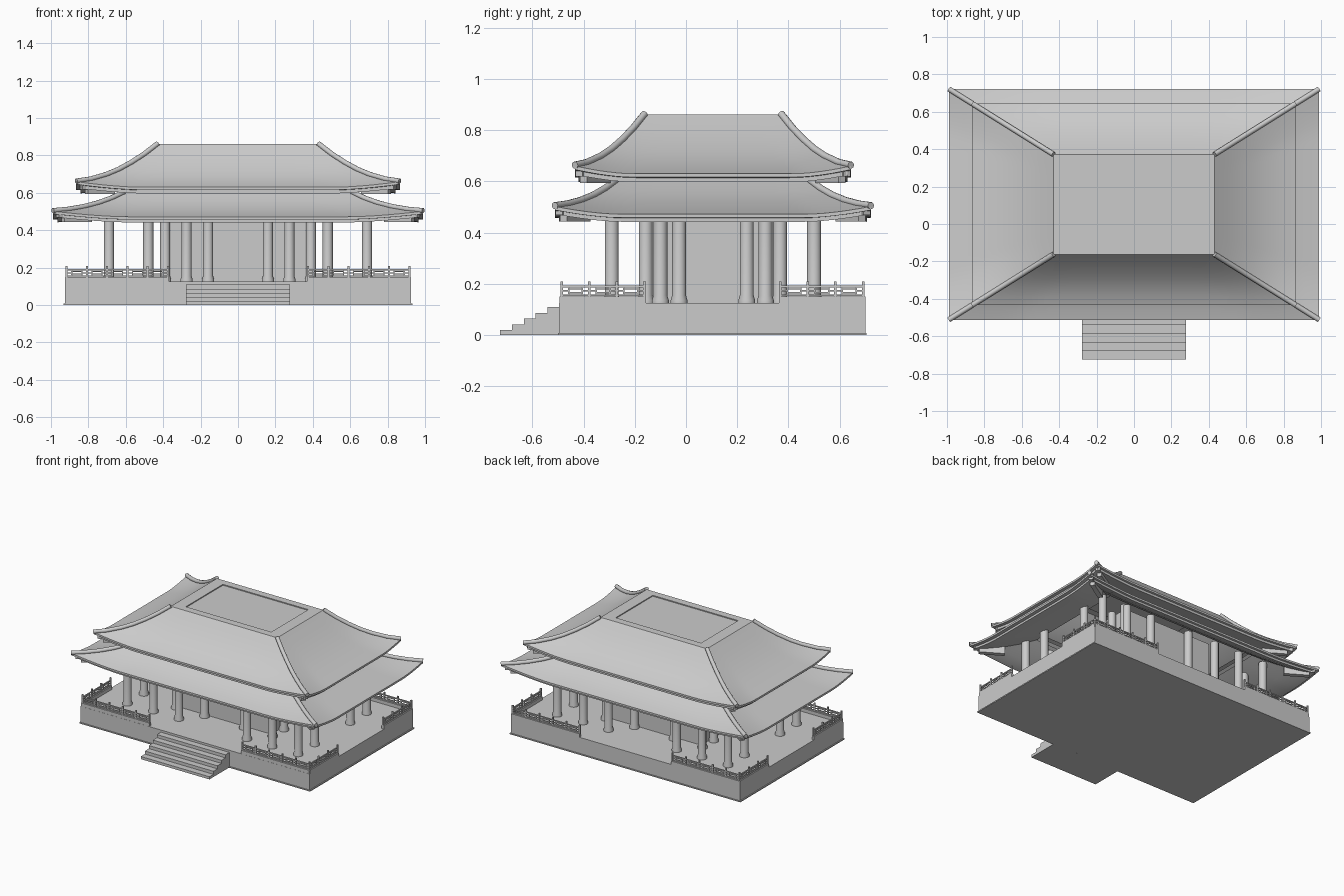
import bpy, bmesh, math
from mathutils import Vector, Matrix

if "Cube" in bpy.data.objects:
    bpy.data.objects.remove(bpy.data.objects["Cube"])

CY = 0.105   # y of the hall's middle


def finish(name, bm, smooth=False):
    bmesh.ops.recalc_face_normals(bm, faces=bm.faces)
    me = bpy.data.meshes.new(name)
    bm.to_mesh(me)
    bm.free()
    ob = bpy.data.objects.new(name, me)
    bpy.context.collection.objects.link(ob)
    if smooth:
        bpy.ops.object.select_all(action='DESELECT')
        ob.select_set(True)
        bpy.context.view_layer.objects.active = ob
        bpy.ops.object.shade_smooth_by_angle(angle=math.radians(30))
    return ob


def add_box(bm, x0, x1, y0, y1, z0, z1):
    m = Matrix.Translation(((x0 + x1) / 2, (y0 + y1) / 2, (z0 + z1) / 2))
    m = m @ Matrix.Diagonal((abs(x1 - x0), abs(y1 - y0), abs(z1 - z0), 1))
    bmesh.ops.create_cube(bm, size=1, matrix=m)


def box(name, *dims):
    bm = bmesh.new()
    add_box(bm, *dims)
    return finish(name, bm)


# Platform, foot trim and front stairs
box("platform", -0.925, 0.925, -0.495, 0.70, 0, 0.125)
box("platform_trim", -0.932, 0.932, -0.50, 0.705, 0, 0.008)
bm = bmesh.new()
for i in range(5):
    add_box(bm, -0.277, 0.277, -0.725 + 0.046 * i, -0.49, 0 if i == 0 else 0.0225 * i - 0.004,
            0.0225 * (i + 1) - 0.003)
finish("front_stairs", bm)
box("stair_core", -0.276, 0.276, -0.54, -0.49, 0, 0.09)

# Inner hall
box("hall_walls", -0.36, 0.36, -0.13, 0.34, 0.12, 0.63)


# Columns with flared feet
def column(name, x, y, top):
    bm = bmesh.new()
    prof = [(0.033, 0.122), (0.033, 0.135), (0.027, 0.155), (0.027, top)]
    n = 24
    rings = [[bm.verts.new((x + r * math.cos(k * math.tau / n), y + r * math.sin(k * math.tau / n), z))
              for k in range(n)] for r, z in prof]
    for a, b in zip(rings, rings[1:]):
        for k in range(n):
            bm.faces.new((a[k], a[(k + 1) % n], b[(k + 1) % n], b[k]))
    bm.faces.new(rings[0])
    bm.faces.new(rings[-1])
    finish(name, bm, True)


outer = [(0.69, 0.395), (0.48, 0.395), (0.275, 0.395), (0.69, 0.205)]
inner = [(0.39, 0.262), (0.16, 0.262), (0.39, 0.132)]
for label, spots, top in (("outer_column", outer, 0.535), ("inner_column", inner, 0.63)):
    for x, dy in spots:
        for sx in (-1, 1):
            for sy in (-1, 1):
                column(label, sx * x, CY + sy * dy, top)


# Railings: a low plinth, posts, rails and broken lattice
def railing(name, start, end, bays):
    a, b = Vector(start), Vector(end)
    d = b - a
    along_x = abs(d.x) > abs(d.y)

    def piece(bm, t0, t1, half, z0, z1, ext=0.0):
        p, q = a + d * t0, a + d * t1
        if along_x:
            add_box(bm, min(p.x, q.x) - ext, max(p.x, q.x) + ext, p.y - half, p.y + half, z0, z1)
        else:
            add_box(bm, p.x - half, p.x + half, min(p.y, q.y) - ext, max(p.y, q.y) + ext, z0, z1)

    bm = bmesh.new()
    piece(bm, 0, 1, 0.009, 0.12, 0.15, 0.005)
    piece(bm, 0, 1, 0.004, 0.186, 0.193)
    piece(bm, 0, 1, 0.004, 0.153, 0.159)
    for i in range(bays + 1):
        piece(bm, i / bays, i / bays, 0.005, 0.125, 0.21, 0.005)
    for i in range(bays):
        f = lambda u: (i + u) / bays
        for u0, u1 in ((0, 0.25), (0.75, 1)):
            piece(bm, f(u0), f(u1), 0.003, 0.170, 0.175)
        piece(bm, f(0.25), f(0.75), 0.003, 0.177, 0.182)
        piece(bm, f(0.25), f(0.75), 0.003, 0.163, 0.168)
        for u in (0.25, 0.75):
            piece(bm, f(u), f(u), 0.003, 0.157, 0.188, 0.003)
    finish(name, bm)


for sx in (-1, 1):
    for sy in (-1, 1):
        edge_y = CY - 0.002 + sy * 0.588
        railing("long_side_railing", (sx * 0.916, edge_y), (sx * 0.375, edge_y), 5)
        railing("short_side_railing", (sx * 0.916, edge_y), (sx * 0.916, CY - 0.002 + sy * 0.265), 3)


# Roofs: rectangular rings lofted along a profile, with lifted corners
def half_sizes(s):
    return 0.43 + s, 0.267 + 0.625 * s


def lift(p, s, smax, amount):
    return amount * max(0, (abs(p) - 0.6) / 0.4) ** 1.6 * max(0, s / smax) ** 2


def roof(name, prof, smax, amount, cap):
    n = 28
    bm = bmesh.new()
    rings = []
    for s, z in prof:
        hx, hy = half_sizes(s)
        ring = []
        for side in range(4):
            for k in range(n):
                p = -1 + 2 * k / n
                x, y = ((p, -1), (1, p), (-p, 1), (-1, -p))[side]
                ring.append(bm.verts.new((x * hx, CY + y * hy, z + lift(p, s, smax, amount))))
        rings.append(ring)
    m = 4 * n
    for a, b in zip(rings, rings[1:]):
        for k in range(m):
            bm.faces.new((a[k], a[(k + 1) % m], b[(k + 1) % m], b[k]))
    if cap:
        bm.faces.new(rings[0])
    finish(name, bm, True)


# Hip ridges as round tubes
def hips(name, line, smax, amount):
    for sx in (-1, 1):
        for sy in (-1, 1):
            cu = bpy.data.curves.new(name, 'CURVE')
            cu.dimensions = '3D'
            cu.bevel_depth = 0.014
            cu.bevel_resolution = 3
            cu.use_fill_caps = True
            sp = cu.splines.new('POLY')
            sp.points.add(len(line) - 1)
            for pt, (s, z) in zip(sp.points, line):
                hx, hy = half_sizes(s)
                pt.co = (sx * hx, CY + sy * hy, z + lift(1, s, smax, amount) + 0.003, 1)
            ob = bpy.data.objects.new(name, cu)
            bpy.context.collection.objects.link(ob)
            bpy.ops.object.select_all(action='DESELECT')
            ob.select_set(True)
            bpy.context.view_layer.objects.active = ob
            bpy.ops.object.convert(target='MESH')
            bpy.ops.object.shade_smooth_by_angle(angle=math.radians(40))


# Stepped beams under the roof corners
def corner_beams(name, smax, z):
    for sx in (-1, 1):
        for sy in (-1, 1):
            bm = bmesh.new()
            for s0, s1, z0, z1 in ((smax - 0.2, smax - 0.055, z - 0.022, z + 0.008),
                                   (smax - 0.2, smax - 0.025, z + 0.004, z + 0.03)):
                hx0, hy0 = half_sizes(s0)
                hx1, hy1 = half_sizes(s1)
                a, b = Vector((sx * hx0, CY + sy * hy0)), Vector((sx * hx1, CY + sy * hy1))
                d, c = b - a, (a + b) / 2
                mat = (Matrix.Translation((c.x, c.y, (z0 + z1) / 2))
                       @ Matrix.Rotation(math.atan2(d.y, d.x), 4, 'Z')
                       @ Matrix.Diagonal((d.length, 0.032, z1 - z0, 1)))
                bmesh.ops.create_cube(bm, size=1, matrix=mat)
            finish(name, bm)


upper = [(0, 0.86), (0.07, 0.805), (0.14, 0.757), (0.21, 0.715), (0.275, 0.683), (0.36, 0.65), (0.435, 0.63)]
lower = [(0.18, 0.598), (0.25, 0.562), (0.32, 0.533), (0.40, 0.507), (0.48, 0.487), (0.56, 0.472)]
roof("upper_roof", [(-0.085, 0.853), (-0.085, 0.86)] + upper
     + [(0.435, 0.616), (0.412, 0.614), (0.412, 0.597), (0.37, 0.602), (0.18, 0.625)], 0.435, 0.03, True)
roof("lower_roof", lower
     + [(0.56, 0.458), (0.535, 0.457), (0.535, 0.442), (0.49, 0.448), (0.40, 0.475), (0.26, 0.53), (0.18, 0.57)],
     0.56, 0.03, False)
hips("upper_hip_ridge", upper, 0.435, 0.03)
hips("lower_hip_ridge", lower, 0.56, 0.03)
corner_beams("upper_corner_beam", 0.435, 0.615)
corner_beams("lower_corner_beam", 0.56, 0.465)
